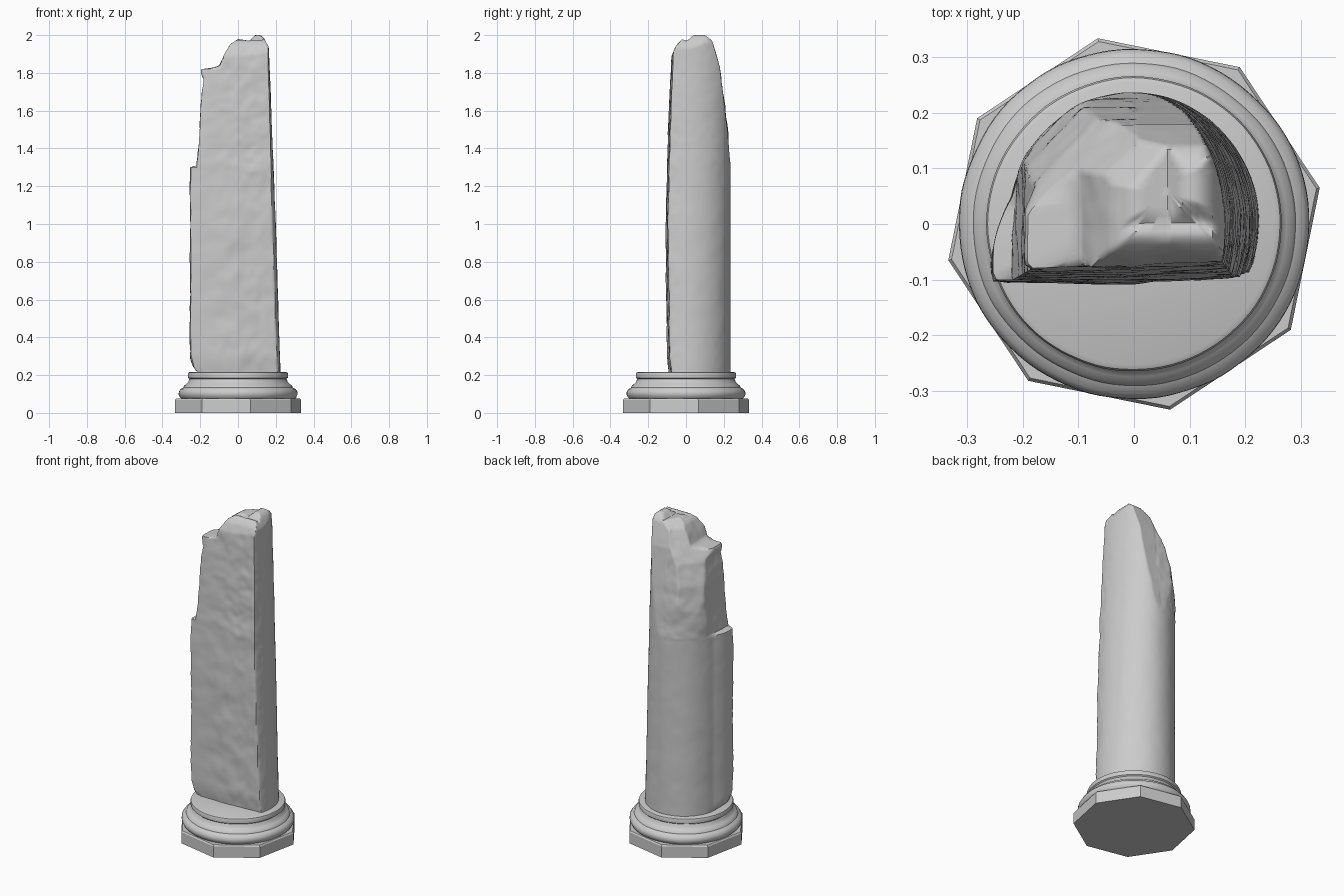
import bpy, bmesh, math
from mathutils import Vector, noise

if "Cube" in bpy.data.objects:
    bpy.data.objects.remove(bpy.data.objects["Cube"])


def interp(pts, t):
    """Piecewise linear curve lookup."""
    if t <= pts[0][0]:
        return pts[0][1]
    for (a, u), (b, v) in zip(pts, pts[1:]):
        if t <= b:
            return u + (v - u) * (t - a) / (b - a)
    return pts[-1][1]


def finish(name, bm, angle):
    bmesh.ops.recalc_face_normals(bm, faces=bm.faces)
    mesh = bpy.data.meshes.new(name)
    bm.to_mesh(mesh)
    bm.free()
    obj = bpy.data.objects.new(name, mesh)
    bpy.context.collection.objects.link(obj)
    bpy.ops.object.select_all(action='DESELECT')
    obj.select_set(True)
    bpy.context.view_layer.objects.active = obj
    bpy.ops.object.shade_smooth_by_angle(angle=math.radians(angle))
    return obj


def loft(name, rings, angle):
    """Skin closed rings of equal length and cap both ends."""
    bm = bmesh.new()
    rows = [[bm.verts.new(p) for p in ring] for ring in rings]
    n = len(rows[0])
    for lo, hi in zip(rows, rows[1:]):
        for i in range(n):
            j = (i + 1) % n
            bm.faces.new((lo[i], lo[j], hi[j], hi[i]))
    bm.faces.new(rows[0][::-1])
    bm.faces.new(rows[-1])
    return finish(name, bm, angle)


def circle(r, z, n, turn=0.0):
    return [Vector((r * math.cos(turn + math.tau * i / n),
                    r * math.sin(turn + math.tau * i / n), z)) for i in range(n)]


# Octagonal plinth with worn upper edge
loft("plinth", [circle(r, z, 8, math.radians(11))
                for r, z in ((0.340, 0), (0.340, 0.068), (0.334, 0.076))], 25)

# Round moulded base, slightly weathered
profile = [(0.295, 0.07), (0.308, 0.082), (0.315, 0.097), (0.314, 0.112),
           (0.305, 0.126), (0.290, 0.134), (0.286, 0.145), (0.274, 0.153),
           (0.264, 0.163), (0.260, 0.174), (0.257, 0.180), (0.264, 0.186),
           (0.265, 0.205), (0.262, 0.213), (0.253, 0.217)]
rings = []
for r, z in profile:
    ring = circle(r, z, 96)
    for p in ring:
        k = 1 + 0.008 * noise.noise(p * 11)
        p.x *= k
        p.y *= k
    rings.append(ring)
loft("moulded_base", rings, 40)

# Broken shaft: limits of the remaining stone
TOP_X = [(-0.20, 1.81), (-0.18, 1.83), (-0.15, 1.82), (-0.10, 1.84), (-0.07, 1.90),
         (-0.04, 1.95), (0.0, 1.98), (0.06, 1.97), (0.09, 2.0), (0.12, 2.0),
         (0.14, 1.98), (0.165, 1.93)]
TOP_Y = [(-0.09, 1.80), (-0.075, 1.89), (-0.05, 1.945), (-0.02, 1.98), (0.0, 1.965),
         (0.04, 2.0), (0.10, 2.0), (0.14, 1.97), (0.18, 1.83), (0.20, 1.66),
         (0.22, 1.50), (0.24, 1.25)]
TOP_DIAGONAL = [(0.0, 2.02), (0.10, 1.93), (0.18, 1.75), (0.21, 1.62), (0.24, 1.35)]
LEFT = [(0.20, 0.205), (0.24, 0.235), (0.28, 0.252), (0.6, 0.26), (1.295, 0.27),
        (1.31, 0.218), (1.4, 0.207), (1.5, 0.203), (1.7, 0.19), (1.76, 0.18),
        (1.80, 0.195), (2.0, 0.195)]
RIGHT = [(0.2, 0.225), (1.0, 0.200), (1.95, 0.163)]
FRONT = [(0.2, 0.088), (0.3, 0.100), (1.0, 0.106), (1.3, 0.100), (1.6, 0.090), (1.9, 0.076)]
AXIS = Vector((0.06, 0.06))


def top_height(x, y):
    return min(interp(TOP_X, x), interp(TOP_Y, y),
               interp(TOP_DIAGONAL, (y - x) * 0.7071))


def inside(x, y, z, left, right, front):
    rx = right if x > 0 else 0.242 - 0.35 * min(y, 0.05)
    return (x > -left and y > -front + 0.06 * max(x, 0)
            and (x / rx) ** 2 + (y / 0.236) ** 2 < 1
            and (z < 1.2 or z < top_height(x, y)))


def section(z, n=144):
    """Outline of the stone at height z, found along rays from the axis."""
    lim = interp(LEFT, z), interp(RIGHT, z), interp(FRONT, z)
    ring = []
    for i in range(n):
        c, s = math.cos(math.tau * i / n), math.sin(math.tau * i / n)
        lo, hi = 0.0, 0.4
        for _ in range(13):
            m = (lo + hi) / 2
            if inside(AXIS.x + c * m, AXIS.y + s * m, z, *lim):
                lo = m
            else:
                hi = m
        x, y = AXIS.x + c * lo, AXIS.y + s * lo
        # Rough on the split faces, calm on the round back
        rough = 0.006 if y < -0.04 or (z > 1.3 and x < 0.0) else 0.0015
        d = rough * (noise.noise(Vector((x, y, z)) * 9)
                     + 0.5 * noise.noise(Vector((x, y, z)) * 22))
        ring.append(Vector((x + c * d, y + s * d, z)))
    return ring


levels = [0.205 + 0.02 * i for i in range(53)] + [1.26 + 0.01 * i for i in range(71)]
rings = [section(z) for z in levels]

# Uneven summit closing the shaft
rim = rings[-1]
for k in (0.9, 0.75, 0.6, 0.45, 0.3, 0.15, 0.03):
    ring = []
    for p in rim:
        x, y = AXIS.x + (p.x - AXIS.x) * k, AXIS.y + (p.y - AXIS.y) * k
        ring.append(Vector((x, y, max(1.96, top_height(x, y)))))
    rings.append(ring)
loft("broken_shaft", rings, 50)
